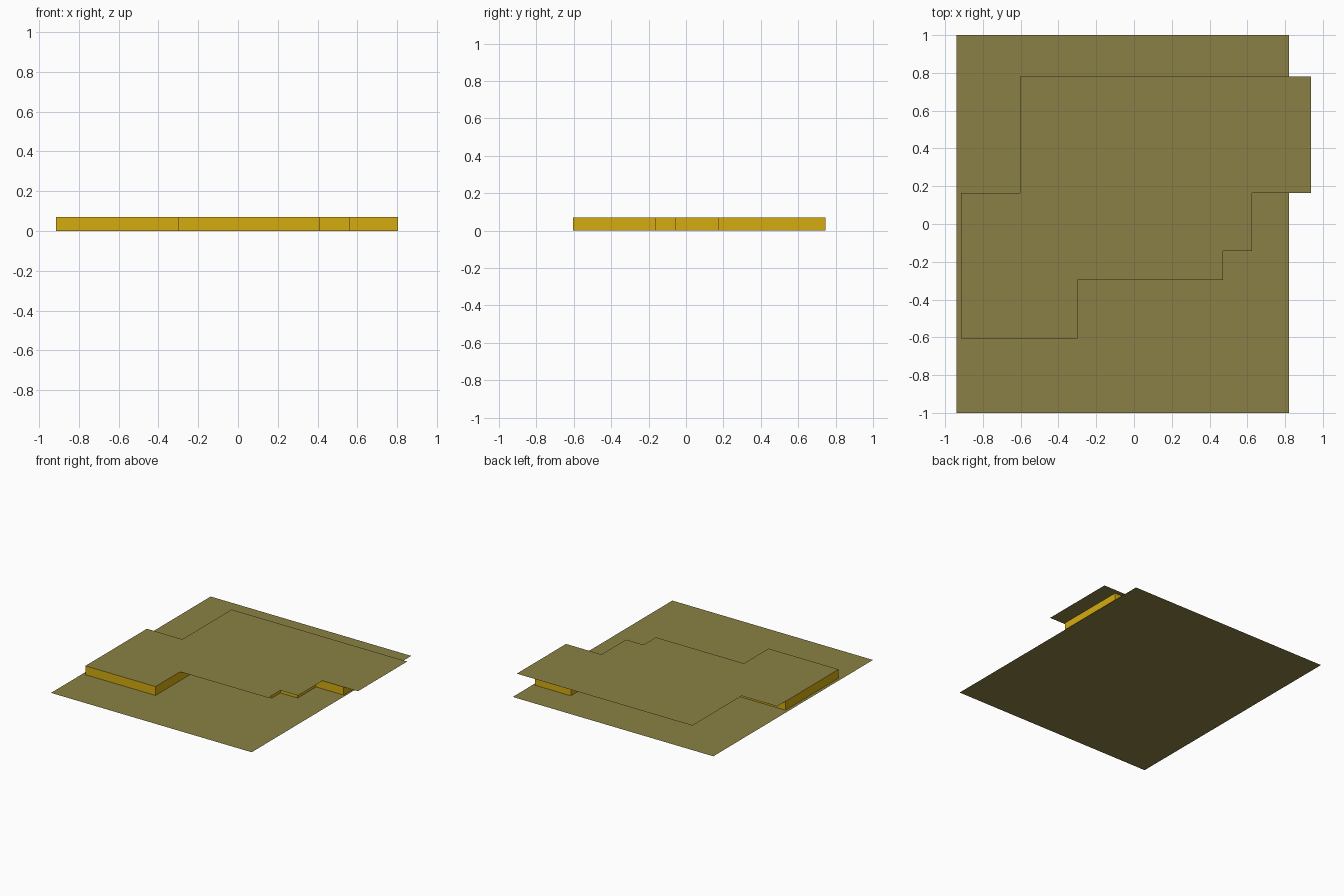
import bpy, bmesh

if "Cube" in bpy.data.objects:
    bpy.data.objects.remove(bpy.data.objects["Cube"])

WALL_H = 0.07


def material(name, rgb):
    m = bpy.data.materials.new(name)
    m.diffuse_color = (*rgb, 1)
    m.use_nodes = True
    m.node_tree.nodes["Principled BSDF"].inputs["Base Color"].default_value = m.diffuse_color
    return m


olive = material("olive", (0.255, 0.217, 0.058))
yellow = material("golden yellow", (0.665, 0.41, 0.005))


def finish(name, bm, mat):
    mesh = bpy.data.meshes.new(name)
    bm.to_mesh(mesh)
    bm.free()
    mesh.materials.append(mat)
    obj = bpy.data.objects.new(name, mesh)
    bpy.context.collection.objects.link(obj)
    return obj


def sheet(name, outline, z, mat):
    """Flat sheet facing up, from a counter-clockwise outline."""
    bm = bmesh.new()
    face = bm.faces.new([bm.verts.new((x, y, z)) for x, y in outline])
    face.normal_update()
    if face.normal.z < 0:
        face.normal_flip()
    return finish(name, bm, mat)


def wall(name, path, mat, closed=False):
    """Thin upright wall following a plan path."""
    bm = bmesh.new()
    low = [bm.verts.new((x, y, 0)) for x, y in path]
    high = [bm.verts.new((x, y, WALL_H)) for x, y in path]
    n = len(path)
    for i in range(n if closed else n - 1):
        j = (i + 1) % n
        bm.faces.new((low[i], low[j], high[j], high[i]))
    return finish(name, bm, mat)


# Ground slab
sheet("ground_plate", [(-0.94, -1), (0.82, -1), (0.82, 1), (-0.94, 1)], 0, olive)

# Flat overhanging roof
sheet("flat_roof", [
    (-0.915, -0.605), (-0.30, -0.605), (-0.30, -0.297), (0.472, -0.297),
    (0.472, -0.142), (0.626, -0.142), (0.626, 0.165), (0.937, 0.165),
    (0.937, 0.782), (-0.604, 0.782), (-0.604, 0.165), (-0.915, 0.165)],
    WALL_H, olive)

# Outer walls, set back under the roof
wall("outer_walls", [
    (-0.915, -0.605), (-0.30, -0.605), (-0.30, -0.165), (0.41, -0.165),
    (0.41, -0.055), (0.562, -0.055), (0.562, 0.175), (0.805, 0.175),
    (0.805, 0.745), (0.489, 0.745), (0.489, 0.625), (-0.492, 0.625),
    (-0.492, 0.06), (-0.915, 0.06)], yellow, closed=True)

# Inner partitions
partitions = {
    "wing_partition": [(-0.43, -0.055), (-0.715, -0.055), (-0.715, -0.475), (-0.44, -0.29)],
    "hall_partition_front": [(-0.13, 0.087), (-0.03, 0.087)],
    "hall_partition_back": [(-0.27, 0.23), (-0.147, 0.23)],
    "side_room_partition": [(0.489, 0.625), (0.489, 0.21)],
}
for name, path in partitions.items():
    wall(name, path, yellow)
